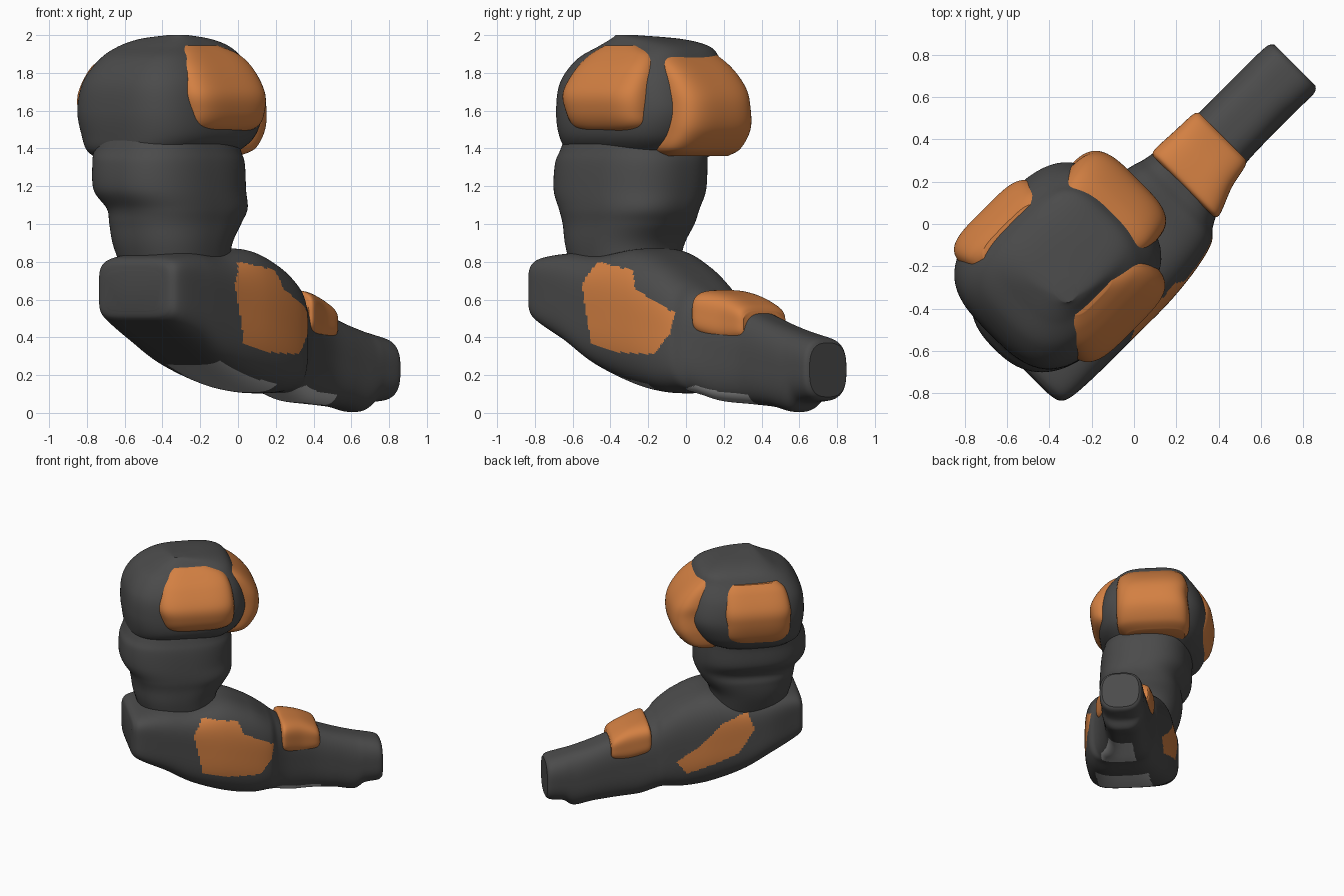
import bpy, bmesh, math
from mathutils import Vector

def material(name, rgb):
    m = bpy.data.materials.new(name)
    m.diffuse_color = (*rgb, 1)
    return m

DARK = material("dark grey", (0.07, 0.07, 0.07))
ORANGE = material("orange", (0.65, 0.215, 0.055))
LIGHT = material("light grey", (0.42, 0.42, 0.42))
S = math.sqrt(0.5)

def catmull(a, b, c, d, t):
    return 0.5 * (2 * b + (c - a) * t + (2 * a - 5 * b + 4 * c - d) * t * t
                  + (3 * b - a - 3 * c + d) * t ** 3)

def smooth_rows(rows, steps):
    out = []
    for i in range(len(rows) - 1):
        q = [rows[max(i - 1, 0)], rows[i], rows[i + 1], rows[min(i + 2, len(rows) - 1)]]
        for k in range(steps):
            out.append([catmull(*vals, k / steps) for vals in zip(*q)])
    return out + [list(rows[-1])]

# The arm is modelled along its own axes: u forward, v sideways, z up.
# Each section is (position, low1, high1, low2, high2, squareness).
def loft(name, axis, rows, mats, rule=None, sides=96, steps=8):
    bm = bmesh.new()
    rings = []
    for p, a0, a1, b0, b1, n in smooth_rows(rows, steps):
        ring = []
        for k in range(sides):
            t = 2 * math.pi * k / sides
            r = (abs(math.cos(t)) ** n + abs(math.sin(t)) ** n) ** (-1 / n)
            a = (a0 + a1) / 2 + (a1 - a0) / 2 * r * math.cos(t)
            b = (b0 + b1) / 2 + (b1 - b0) / 2 * r * math.sin(t)
            ring.append(bm.verts.new({"u": (p, a, b), "v": (a, p, b), "z": (a, b, p)}[axis]))
        rings.append(ring)
    for r, s in zip(rings, rings[1:]):
        for k in range(sides):
            j = (k + 1) % sides
            bm.faces.new((r[k], r[j], s[j], s[k]))
    bm.faces.new(rings[0])
    bm.faces.new(rings[-1])
    bmesh.ops.recalc_face_normals(bm, faces=bm.faces)
    bm.normal_update()
    for f in bm.faces:
        f.smooth = True
        if rule:
            f.material_index = rule(f.calc_center_median(), f.normal)
    # turn the arm's axes into world axes
    for w in bm.verts:
        u, v, z = w.co
        w.co = Vector((S * (u + v), S * (u - v), z))
    bmesh.ops.recalc_face_normals(bm, faces=bm.faces)
    me = bpy.data.meshes.new(name)
    bm.to_mesh(me)
    bm.free()
    me.set_sharp_from_angle(angle=math.radians(40))
    for m in mats:
        me.materials.append(m)
    ob = bpy.data.objects.new(name, me)
    bpy.context.collection.objects.link(ob)
    return ob

def inside(x, y, poly):
    hit = False
    for (x0, y0), (x1, y1) in zip(poly, poly[1:] + poly[:1]):
        if (y0 > y) != (y1 > y) and x < x0 + (x1 - x0) * (y - y0) / (y1 - y0):
            hit = not hit
    return hit

# Painted panels of the forearm, as outlines in (u, z)
OUTER = [(-.40, .68), (-.33, .8), (-.06, .755), (-.02, .66), (.22, .53),
         (.2, .42), (.11, .31), (-.12, .32), (-.33, .36)]
INNER = [(-.42, .76), (-.47, .62), (-.35, .43), (.03, .27), (.11, .37),
         (-.06, .5), (-.23, .68)]

def forearm_colour(c, n):
    if n.z < -0.5 and ((-.43 < c.x < .0 and -.11 < c.y < .29)
                       or (.22 < c.x < .6 and -.04 < c.y < .22)):
        return 2
    if c.y > .18 and inside(c.x, c.z, OUTER):
        return 1
    if c.y < -.1 and inside(c.x, c.z, INNER):
        return 1
    return 0

# Forearm with elbow block and blunt end: (u, v low, v high, z low, z high)
loft("forearm", "u", [
    (-.855, -.14, .28, .54, .75, 5),
    (-.84, -.20, .34, .50, .80, 5),
    (-.78, -.23, .37, .46, .83, 5),
    (-.60, -.28, .38, .36, .85, 4.2),
    (-.40, -.28, .38, .24, .84, 4),
    (-.15, -.27, .38, .14, .87, 3.4),
    (.05, -.23, .36, .105, .80, 3.4),
    (.19, -.20, .325, .11, .71, 3.4),
    (.26, -.18, .27, .09, .655, 3.2),
    (.37, -.165, .22, .06, .59, 3.2),
    (.55, -.155, .175, .045, .54, 3),
    (.72, -.155, .165, .03, .48, 3),
    (.86, -.155, .165, .005, .44, 2.8),
    (.94, -.155, .165, .05, .42, 2.8),
    (1.04, -.15, .165, .065, .395, 2.8),
    (1.07, -.13, .145, .085, .37, 2.8)],
    [DARK, ORANGE, LIGHT], forearm_colour, sides=224, steps=16)

# Raised plate on top of the wrist
loft("wrist_plate", "u", [
    (.29, -.165, .24, .43, .62, 3.6),
    (.32, -.18, .255, .40, .65, 3.6),
    (.45, -.175, .205, .37, .625, 3.6),
    (.56, -.17, .18, .38, .575, 3.6),
    (.59, -.155, .16, .40, .54, 3.6)], [ORANGE])

# Upper arm: (z, u low, u high, v low, v high)
loft("upper_arm", "z", [
    (.70, -.72, -.18, -.24, .24, 2.4),
    (.88, -.78, -.17, -.30, .27, 2.4),
    (1.0, -.80, -.10, -.32, .28, 2.5),
    (1.08, -.82, -.06, -.32, .29, 2.6),
    (1.18, -.88, -.05, -.38, .29, 2.5),
    (1.32, -.88, -.05, -.39, .28, 2.5),
    (1.40, -.85, -.07, -.40, .26, 2.5),
    (1.55, -.80, -.10, -.40, .22, 2.5)], [DARK])

# Shoulder body, with a chamfered crown
loft("shoulder", "z", [
    (1.34, -.76, -.16, -.40, .14, 3),
    (1.39, -.82, -.06, -.46, .22, 3),
    (1.47, -.84, .02, -.50, .28, 3),
    (1.60, -.85, .06, -.52, .29, 3.2),
    (1.75, -.83, .03, -.49, .27, 3.2),
    (1.87, -.75, -.03, -.42, .20, 3.2),
    (1.94, -.63, -.09, -.36, .12, 3.4),
    (1.98, -.55, -.22, -.25, .08, 3),
    (2.0, -.50, -.40, -.05, .05, 2.5)], [DARK])

# Shoulder pads lean inward towards the top: (z, u low, u high, v low, v high)
loft("front_shoulder_pad", "z", [
    (1.36, -.20, -.0, -.37, .06, 3),
    (1.40, -.22, .08, -.40, .12, 3.4),
    (1.50, -.22, .15, -.41, .13, 3.6),
    (1.62, -.22, .16, -.40, .13, 3.6),
    (1.72, -.24, .125, -.40, .13, 3.6),
    (1.83, -.28, .03, -.37, .12, 4),
    (1.925, -.32, -.10, -.32, .08, 4)], [ORANGE])
loft("outer_shoulder_pad", "z", [
    (1.47, -.54, -.18, -.05, .24, 3.6),
    (1.52, -.60, -.09, -.05, .31, 4),
    (1.60, -.63, -.07, -.05, .345, 4),
    (1.70, -.65, -.07, -.05, .345, 4),
    (1.82, -.62, -.09, -.05, .27, 4),
    (1.90, -.57, -.14, -.05, .19, 4),
    (1.945, -.51, -.25, -.05, .13, 4)], [ORANGE])
loft("inner_shoulder_pad", "z", [
    (1.40, -.65, -.28, -.46, -.25, 3.6),
    (1.48, -.70, -.21, -.52, -.25, 4),
    (1.60, -.71, -.20, -.55, -.25, 4),
    (1.70, -.71, -.20, -.545, -.25, 4),
    (1.82, -.68, -.22, -.48, -.25, 4),
    (1.88, -.62, -.26, -.43, -.25, 4)], [ORANGE])
